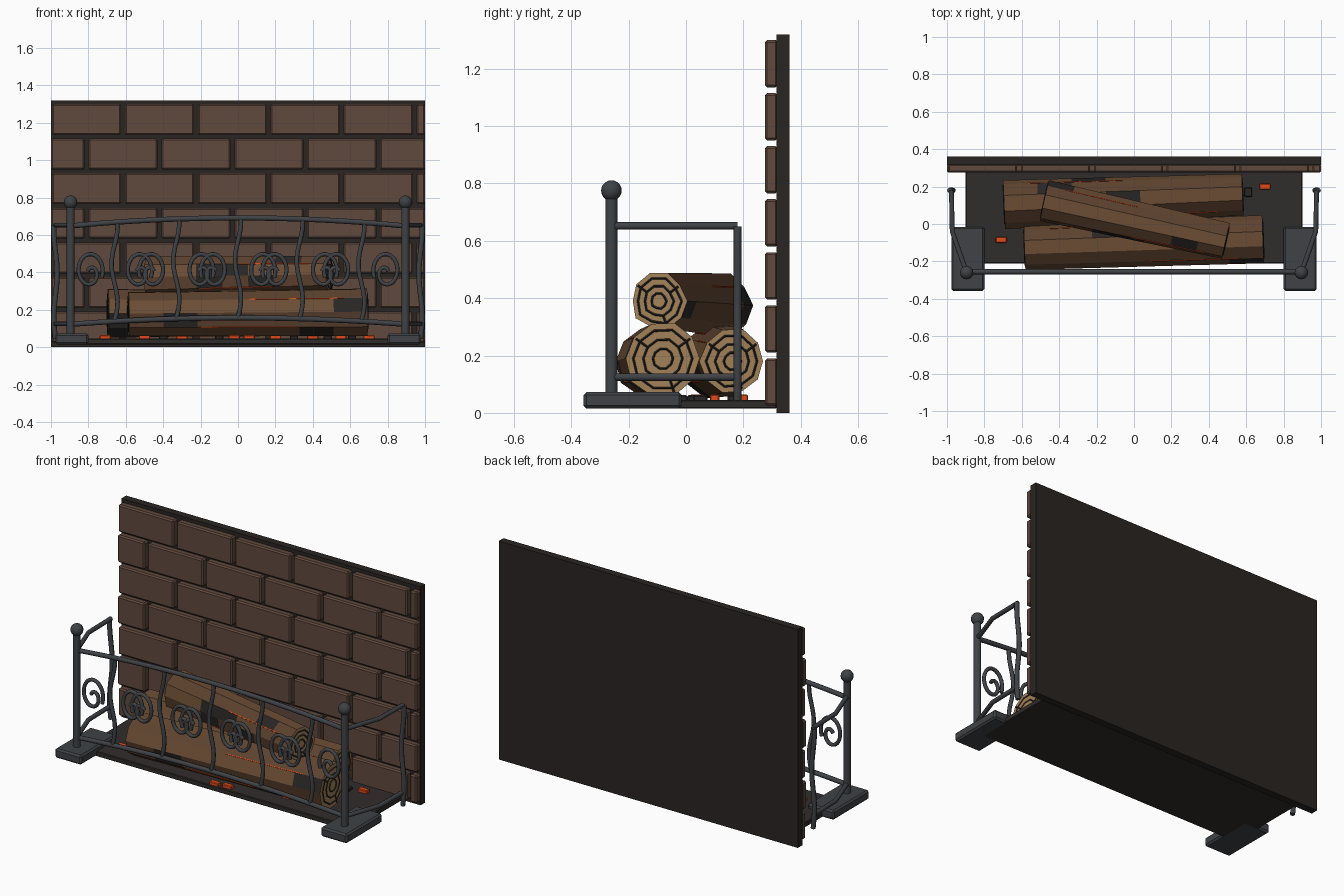
import bpy, bmesh, random
from math import sin, cos, pi, radians
from mathutils import Vector, Matrix

if "Cube" in bpy.data.objects:
    bpy.data.objects.remove(bpy.data.objects["Cube"])

random.seed(4)


def material(name, r, g, b):
    m = bpy.data.materials.new(name)
    m.diffuse_color = (r, g, b, 1)
    m.use_nodes = True
    m.node_tree.nodes["Principled BSDF"].inputs["Base Color"].default_value = m.diffuse_color
    return m


MORTAR = material("mortar", .022, .018, .016)
BRICK = material("brick", .115, .066, .046)
SOOT = material("soot", .03, .026, .024)
IRON = material("iron", .05, .055, .062)
BARK = material("bark", .15, .075, .035)
BARK_DARK = material("bark_dark", .11, .055, .028)
CHAR = material("char", .022, .02, .018)
WOOD = material("cut_wood", .36, .22, .10)
EMBER = material("ember", .75, .07, .01)


def add_mesh(name, bm, mats):
    me = bpy.data.meshes.new(name)
    bmesh.ops.recalc_face_normals(bm, faces=bm.faces)
    bm.to_mesh(me)
    bm.free()
    for m in mats:
        me.materials.append(m)
    ob = bpy.data.objects.new(name, me)
    bpy.context.collection.objects.link(ob)
    return ob


def boxes(name, spans, mat, bevel=0.0):
    """One object made of boxes given as x0, x1, y0, y1, z0, z1."""
    bm = bmesh.new()
    for x0, x1, y0, y1, z0, z1 in spans:
        mid = Matrix.Translation(((x0 + x1) / 2, (y0 + y1) / 2, (z0 + z1) / 2))
        size = Matrix.Diagonal((x1 - x0, y1 - y0, z1 - z0, 1))
        bmesh.ops.create_cube(bm, size=1, matrix=mid @ size)
    ob = add_mesh(name, bm, [mat])
    if bevel:
        mod = ob.modifiers.new("bevel", 'BEVEL')
        mod.width, mod.segments = bevel, 1
    return ob


def tubes(name, paths, r, mat, res=2, cyclic=False, smooth=True):
    """Round bars swept along point lists, turned into one mesh."""
    cu = bpy.data.curves.new(name, 'CURVE')
    cu.dimensions, cu.bevel_depth, cu.bevel_resolution = '3D', r, res
    cu.use_fill_caps = True
    for pts in paths:
        sp = cu.splines.new('POLY')
        sp.points.add(len(pts) - 1)
        for p, co in zip(sp.points, pts):
            p.co = (*co, 1)
        sp.use_cyclic_u = cyclic
        sp.use_smooth = smooth
    tmp = bpy.data.objects.new(name + "_path", cu)
    bpy.context.collection.objects.link(tmp)
    dg = bpy.context.evaluated_depsgraph_get()
    me = bpy.data.meshes.new_from_object(tmp.evaluated_get(dg))
    bpy.data.objects.remove(tmp)
    me.materials.clear()
    me.materials.append(mat)
    ob = bpy.data.objects.new(name, me)
    bpy.context.collection.objects.link(ob)
    return ob


# Brick back wall in running bond
boxes("wall_backing", [(-1, 1, .315, .36, 0, 1.32)], MORTAR)
bricks = []
for row in range(7):
    z = .025 + row * .185
    start = -.615 - .39 * 2 - (.195 if row % 2 else 0)
    for k in range(7):
        x0 = max(start + k * .39 + .01, -1)
        x1 = min(start + (k + 1) * .39 - .01, 1)
        if x1 - x0 > .02:
            bricks.append((x0, x1, .275, .32, z, z + .165))
boxes("wall_bricks", bricks, BRICK, .008)

# Hearth slab and scattered embers
boxes("hearth_slab", [(-.9, .9, -.21, .316, .015, .045)], SOOT, .004)
spots = [(-.71, -.085), (.70, .20), (-.02, -.19), (.06, -.18), (.4, -.1), (.2, .04),
         (-.3, .05), (-.5, .03), (.55, .1)]
boxes("embers", [(x - .03, x + .03, y - .016, y + .016, .04, .064) for x, y in spots], EMBER, .004)
coals = [(.61, .17), (.3, .03), (-.1, .04), (-.4, -.02), (.48, .05)]
boxes("coals", [(x - .022, x + .022, y - .025, y + .025, .04, .062) for x, y in coals], CHAR, .005)


def log(name, a, b, ra, rb, sides=10, segs=7):
    a, b = Vector(a), Vector(b)
    axis = b - a
    length = axis.length
    mat = Matrix.Translation(a) @ axis.to_track_quat('Z', 'Y').to_matrix().to_4x4()
    wob = [random.uniform(.94, 1.05) for _ in range(sides)]

    def at(i, t, f=1.0):
        r = (ra + (rb - ra) * t) * f * wob[i % sides]
        ang = 2 * pi * i / sides
        return mat @ Vector((r * cos(ang), r * sin(ang), t * length))

    # bark body with charred patches and pale cut ends
    bm = bmesh.new()
    rings = [[bm.verts.new(at(i, s / segs)) for i in range(sides)] for s in range(segs + 1)]
    for s in range(segs):
        for i in range(sides):
            j = (i + 1) % sides
            f = bm.faces.new((rings[s][i], rings[s][j], rings[s + 1][j], rings[s + 1][i]))
            f.material_index = 2 if random.random() < .1 else i % 2
    for ring in (rings[0], rings[-1]):
        bm.faces.new(ring).material_index = 3
    add_mesh(name, bm, [BARK, BARK_DARK, CHAR, WOOD])

    # growth rings and cracks on both ends
    loops, cracks = [], []
    for t in (0, 1):
        for frac in (.27, .53, .8):
            loops.append([at(i, t, frac) for i in range(sides)])
        for i in (1, 4, 8):
            cracks.append([at(i, t, .55), at(i, t, .75), at(i, t, .93)])
    tubes(name + "_growth_rings", loops, .004, CHAR, 0, True, False)
    tubes(name + "_end_cracks", cracks, .004, CHAR, 0, False, False)
    # glowing seams in the bark
    seams = [[at(i, t0), at(i, t0 + .2), at(i, t0 + .4)] for i, t0 in ((1, .1), (4, .5), (6, .3), (8, .15))]
    tubes(name + "_glow_seams", seams, .003, EMBER, 0, False, False)


log("front_log", (-.585, -.125, .18), (.69, -.08, .19), .122, .132)
log("back_log", (-.695, .11, .18), (.58, .163, .18), .132, .112)
log("top_log", (-.48, .12, .375), (.49, -.095, .39), .112, .098)

# Iron fire guard: front rails rise in a shallow arc
Y = -.255


def rail_z(x, low):
    k = 1 - (x / .895) ** 2
    return .122 + .035 * k if low else .648 + .043 * k


xs = [-.895 + 1.79 * i / 24 for i in range(25)]
tubes("front_rails", [[(x, Y, rail_z(x, low)) for x in xs] for low in (True, False)], .014, IRON)

# Wavy uprights of the front panel
bars = []
for x in (-.66, -.33, 0, .33, .66):
    z0, z1 = rail_z(x, True), rail_z(x, False)
    bars.append([(x + .016 * sin(2.6 * pi * t / 20), Y, z0 + (z1 - z0) * t / 20) for t in range(21)])
tubes("front_wavy_bars", bars, .012, IRON)


# Spiral scrolls, single next to the posts and in mirrored pairs between bars
def scroll(cx, flip):
    pts = []
    for i in range(37):
        t = i / 36
        ang = radians(-25 + 520 * t)
        r = .105 - .075 * t
        pts.append((cx + flip * (.75 * r * cos(ang) + .012 * t), Y, .415 + r * sin(ang) - .03 * t))
    return pts


scrolls = [scroll(-.8, 1), scroll(.8, -1)]
for c in (-.495, -.165, .165, .495):
    scrolls += [scroll(c - .042, 1), scroll(c + .042, -1)]
tubes("scrolls", scrolls, .011, IRON)

for side, s in (("left", -1), ("right", 1)):
    # Corner post, ball finial and foot
    tubes(side + "_post", [[(s * .895, -.26, .06), (s * .895, -.26, .76)]], .021, IRON, 4)
    bm = bmesh.new()
    bmesh.ops.create_uvsphere(bm, u_segments=16, v_segments=10, radius=.036,
                              matrix=Matrix.Translation((s * .895, -.26, .775)))
    for f in bm.faces:
        f.smooth = True
    add_mesh(side + "_finial", bm, [IRON])
    xa, xb = sorted((s * .80, s * .977))
    boxes(side + "_foot", [(xa, xb, -.357, -.015, .015, .072)], IRON, .01)
    # Side rails that splay outward and run back to a wavy end bar
    tubes(side + "_side_rails", [[(s * .895, -.26, z), (s * .972, -.04, z), (s * .976, .18, z)]
                                 for z in (.125, .652)], .013, IRON)
    tubes(side + "_end_bar", [[(s * (.976 + .009 * sin(2.6 * pi * t / 20)), .18, .045 + .605 * t / 20)
                               for t in range(21)]], .014, IRON)
